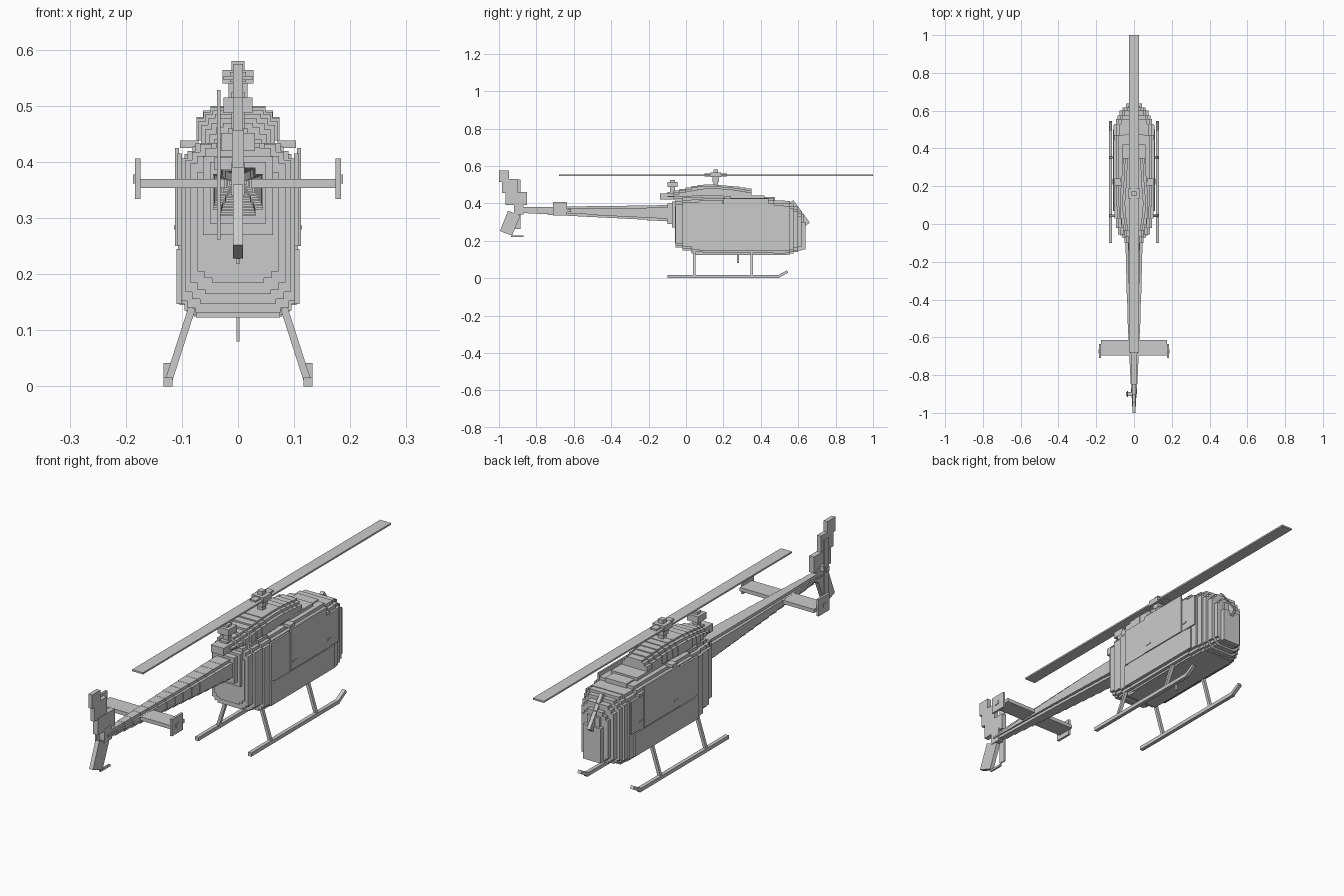
import bpy, bmesh, math
from mathutils import Matrix, Vector

grey = bpy.data.materials.new("plain grey")
grey.diffuse_color = (0.6, 0.6, 0.6, 1)


def finish(name, bm):
    me = bpy.data.meshes.new(name)
    bmesh.ops.recalc_face_normals(bm, faces=bm.faces)
    bm.to_mesh(me)
    bm.free()
    me.materials.append(grey)
    ob = bpy.data.objects.new(name, me)
    bpy.context.collection.objects.link(ob)
    return ob


def boxes(name, items):
    """Each item is x0, x1, y0, y1, z0, z1."""
    bm = bmesh.new()
    for x0, x1, y0, y1, z0, z1 in items:
        m = Matrix.Translation(((x0 + x1) / 2, (y0 + y1) / 2, (z0 + z1) / 2))
        m = m @ Matrix.Diagonal((x1 - x0, y1 - y0, z1 - z0, 1))
        bmesh.ops.create_cube(bm, size=1, matrix=m)
    return finish(name, bm)


def mid(w, *rest):
    return (-w, w) + rest


def bar(name, a, b, wx, wt):
    """Square bar from a to b, wx wide along x and wt across."""
    a, b = Vector(a), Vector(b)
    d = (b - a).normalized()
    side = Vector((1, 0, 0))
    side = (side - d * side.dot(d)).normalized()
    up = d.cross(side)
    rot = Matrix((side, up, d)).transposed().to_4x4()
    bm = bmesh.new()
    m = Matrix.Translation((a + b) / 2) @ rot @ Matrix.Diagonal((wx, wt, (b - a).length, 1))
    bmesh.ops.create_cube(bm, size=1, matrix=m)
    return finish(name, bm)


def side_plate(name, pts, half):
    """Extruded side outline of (y, z) points."""
    bm = bmesh.new()
    f = bm.faces.new([bm.verts.new((-half, y, z)) for y, z in pts])
    ext = bmesh.ops.extrude_face_region(bm, geom=[f])["geom"]
    bmesh.ops.translate(bm, vec=(2 * half, 0, 0),
                        verts=[v for v in ext if isinstance(v, bmesh.types.BMVert)])
    return finish(name, bm)


# Cabin: stepped slices along y as half width, y0, y1, z0, z1
slices = [(0.072, -0.06, -0.045, 0.185, 0.41), (0.085, -0.055, -0.02, 0.165, 0.425),
          (0.094, -0.02, 0.03, 0.148, 0.432), (0.102, 0.03, 0.09, 0.132, 0.434),
          (0.107, 0.09, 0.47, 0.127, 0.428), (0.104, 0.47, 0.53, 0.125, 0.415),
          (0.096, 0.53, 0.555, 0.127, 0.412), (0.087, 0.555, 0.575, 0.132, 0.40),
          (0.076, 0.575, 0.60, 0.14, 0.385), (0.062, 0.60, 0.618, 0.148, 0.36)]
cabin = []
for w, y0, y1, z0, z1 in slices:
    cabin += [mid(w, y0, y1, z0 + 0.02, z1 - 0.028),
              mid(w - 0.012, y0, y1, z0 + 0.008, z1 - 0.014),
              mid(w - 0.026, y0, y1, z0, z1)]
boxes("cabin", cabin)
boxes("belly", [mid(0.075, 0.05, 0.55, 0.123, 0.135)])
boxes("nose_box", [mid(0.042, 0.60, 0.638, 0.152, 0.30), mid(0.03, 0.60, 0.628, 0.30, 0.34)])
bar("windscreen_post", (0, 0.562, 0.408), (0, 0.65, 0.288), 0.016, 0.03)

# Side doors, lower skin panels and handles
for s, label in ((-1, "left"), (1, "right")):
    def sided(a, b, *r):
        return (min(s * a, s * b), max(s * a, s * b)) + r
    boxes(label + "_door", [sided(0.105, 0.112, 0.20, 0.44, 0.25, 0.425),
                            sided(0.10, 0.109, 0.07, 0.195, 0.25, 0.415),
                            sided(0.10, 0.109, 0.445, 0.525, 0.25, 0.39)])
    boxes(label + "_lower_panel", [sided(0.10, 0.110, 0.07, 0.50, 0.147, 0.245)])
    boxes(label + "_door_handle", [sided(0.108, 0.114, 0.21, 0.24, 0.28, 0.287),
                                   sided(0.107, 0.112, 0.45, 0.47, 0.28, 0.287)])
    boxes(label + "_roof_vent", [sided(0.07, 0.103, 0.205, 0.24, 0.425, 0.438)])

# Roof and engine cowling
boxes("roof_fairing", [mid(0.062, 0.20, 0.42, 0.425, 0.441), mid(0.05, 0.42, 0.475, 0.41, 0.433)])
n, cowl = 14, []
for i in range(n):
    y0 = -0.10 + 0.45 * i / n
    y1 = -0.10 + 0.45 * (i + 1) / n
    t = (i + 0.5) / n
    top = 0.50 - 0.045 * max(0, (0.45 - t) / 0.45) ** 1.4 - 0.022 * max(0, (t - 0.55) / 0.45) ** 1.5
    low = 0.43 if t > 0.25 else 0.425
    w = 0.074 - 0.036 * max(0, (0.4 - t) / 0.4) ** 1.5 - 0.016 * max(0, (t - 0.5) / 0.5)
    cowl += [mid(w, y0, y1, low + 0.008, top - 0.02), mid(w - 0.012, y0, y1, low, top - 0.008),
             mid(w - 0.025, y0, y1, low, top)]
boxes("engine_cowling", cowl)
boxes("exhaust", [mid(0.03, -0.14, -0.06, 0.42, 0.452)])
boxes("exhaust_cap", [mid(0.026, -0.10, -0.045, 0.487, 0.515), mid(0.012, -0.085, -0.06, 0.45, 0.525)])

# Main rotor
boxes("rotor_mast", [mid(0.012, 0.148, 0.172, 0.48, 0.58)])
boxes("rotor_hub", [mid(0.028, 0.132, 0.188, 0.54, 0.564), mid(0.014, 0.10, 0.22, 0.543, 0.56),
                    mid(0.017, 0.143, 0.177, 0.515, 0.54)])
boxes("rotor_blades", [mid(0.026, -0.68, 1.0, 0.546, 0.553)])

# Tail boom: slices that shrink toward the tail
n, boom = 16, []
for i in range(n):
    t0, t1 = i / n, (i + 1) / n
    t = (t0 + t1) / 2
    w = 0.045 - 0.03 * t ** 1.5
    lo, hi = 0.302 + 0.047 * t, 0.391 - 0.012 * t
    y0, y1 = -0.05 - 0.85 * t1, -0.05 - 0.85 * t0
    boom += [mid(w, y0, y1, lo + 0.012, hi - 0.012), mid(w * 0.7, y0, y1, lo, hi)]
boxes("tail_boom", boom)
boxes("boom_root", [mid(0.062, -0.075, -0.04, 0.27, 0.41), mid(0.05, -0.10, -0.06, 0.29, 0.40)])

# Horizontal stabilizer and end plates
boxes("stabilizer", [mid(0.176, -0.695, -0.615, 0.354, 0.37)])
boxes("end_plates", [e for s in (-1, 1) for e in (
    (s * 0.179 - 0.005, s * 0.179 + 0.005, -0.71, -0.635, 0.334, 0.406),
    (s * 0.182 - 0.005, s * 0.182 + 0.005, -0.685, -0.665, 0.362, 0.378))])

# Stepped tail fin, lower fin and tail bumper
boxes("tail_fin", [mid(0.009, -1.0, -0.945, 0.515, 0.575), mid(0.009, -0.985, -0.9, 0.455, 0.53),
                   mid(0.011, -0.965, -0.85, 0.39, 0.46), mid(0.012, -0.92, -0.87, 0.34, 0.40)])
side_plate("lower_fin", [(-0.995, 0.252), (-0.93, 0.228), (-0.885, 0.335), (-0.952, 0.36)], 0.009)
boxes("tail_bumper", [mid(0.004, -0.935, -0.87, 0.219, 0.228)])

# Tail rotor on the left side
boxes("tail_rotor", [(-0.037, -0.031, -0.915, -0.885, 0.262, 0.528),
                     (-0.042, 0.0, -0.91, -0.89, 0.386, 0.408)])

# Landing skids, legs and belly antenna
for s, label in ((-1, "left"), (1, "right")):
    x = s * 0.125
    boxes(label + "_skid", [(x - 0.008, x + 0.008, -0.10, 0.50, 0.0, 0.016)])
    bar(label + "_skid_tip", (x, 0.495, 0.009), (x, 0.543, 0.036), 0.016, 0.014)
    for y, end in ((0.043, "rear"), (0.352, "front")):
        bar(label + "_" + end + "_leg", (s * 0.082, y, 0.14), (s * 0.125, y, 0.006), 0.013, 0.013)
boxes("belly_antenna", [mid(0.003, 0.272, 0.284, 0.08, 0.13)])
